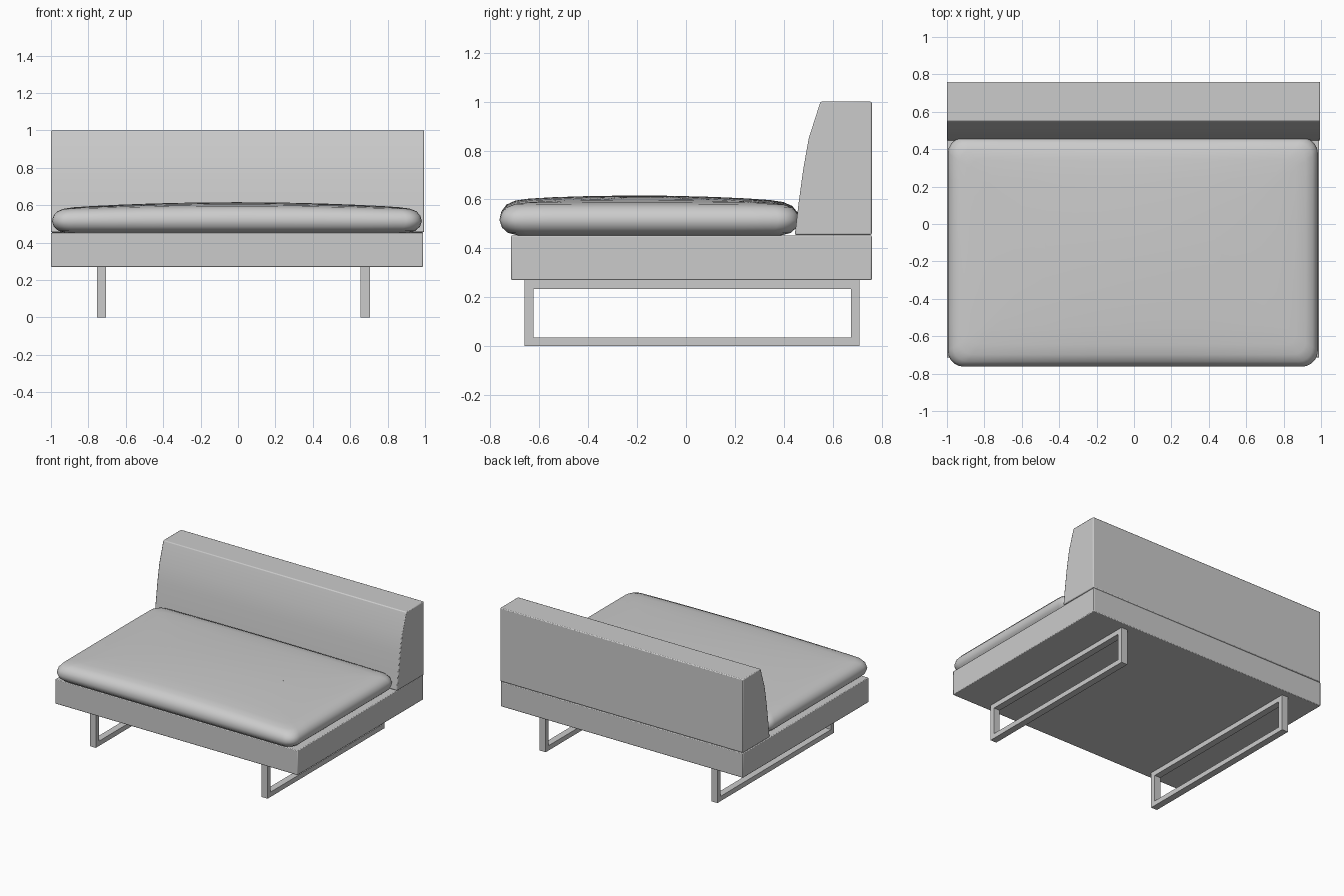
import bpy, bmesh, math

if "Cube" in bpy.data.objects:
    bpy.data.objects.remove(bpy.data.objects["Cube"])


def finish(name, bm, bevel=0.0, angle=30):
    bmesh.ops.recalc_face_normals(bm, faces=bm.faces)
    mesh = bpy.data.meshes.new(name)
    bm.to_mesh(mesh)
    bm.free()
    ob = bpy.data.objects.new(name, mesh)
    bpy.context.collection.objects.link(ob)
    if bevel:
        mod = ob.modifiers.new("soft_edges", 'BEVEL')
        mod.width, mod.segments = bevel, 2
        mod.limit_method, mod.angle_limit = 'ANGLE', math.radians(40)
    bpy.ops.object.select_all(action='DESELECT')
    bpy.context.view_layer.objects.active = ob
    ob.select_set(True)
    bpy.ops.object.shade_smooth_by_angle(angle=math.radians(angle))
    return ob


def bridge(bm, a, b):
    n = len(a)
    for i in range(n):
        j = (i + 1) % n
        bm.faces.new((a[i], a[j], b[j], b[i]))


def prism(name, profile, x0, x1, bevel):
    """Extrude a (y, z) profile along x."""
    bm = bmesh.new()
    a, b = [[bm.verts.new((x, y, z)) for y, z in profile] for x in (x0, x1)]
    bridge(bm, a, b)
    bm.faces.new(a)
    bm.faces.new(b)
    return finish(name, bm, bevel)


def rect(y0, y1, z0, z1):
    return [(y0, z0), (y1, z0), (y1, z1), (y0, z1)]


# Base platform
prism("base", rect(-0.715, 0.76, 0.27, 0.453), -1.0, 0.99, 0.005)

# Backrest with curved leaning front
prism("backrest", [(0.76, 0.455), (0.445, 0.455), (0.46, 0.58), (0.479, 0.72),
                   (0.502, 0.85), (0.55, 1.0), (0.76, 1.0)], -1.0, 0.995, 0.006)

# Sled legs: rectangular loops
for side, x in (("left", -0.755), ("right", 0.655)):
    bm = bmesh.new()
    outer, inner = rect(-0.66, 0.71, 0, 0.272), rect(-0.624, 0.674, 0.036, 0.234)
    oa, ia, ob_, ib = [[bm.verts.new((px, y, z)) for y, z in loop]
                       for px in (x, x + 0.05) for loop in (outer, inner)]
    for p, q in ((oa, ia), (ia, ib), (ib, ob_), (ob_, oa)):
        bridge(bm, p, q)
    finish(side + "_sled_leg", bm)


# Seat cushion: stacked rounded-rectangle rings with a domed top
CX, CY, HX, HY = -0.006, -0.15, 0.989, 0.613


def outline(inset, corner=0.085, seg=5, side=8):
    r = max(corner - 0.3 * inset, 0.03)
    hx, hy = HX - inset, HY - inset
    pts = []
    corners = [(1, 1, 0), (-1, 1, 90), (-1, -1, 180), (1, -1, 270)]
    for k, (sx, sy, a0) in enumerate(corners):
        for i in range(seg + 1):
            a = math.radians(a0 + 90 * i / seg)
            pts.append((sx * (hx - r) + r * math.cos(a), sy * (hy - r) + r * math.sin(a)))
        nx, ny, n0 = corners[(k + 1) % 4]
        a = math.radians(n0)
        end = (nx * (hx - r) + r * math.cos(a), ny * (hy - r) + r * math.sin(a))
        start = pts[-1]
        for i in range(1, side):
            t = i / side
            pts.append((start[0] + (end[0] - start[0]) * t, start[1] + (end[1] - start[1]) * t))
    return pts


def crown(x, y):
    return 0.034 * max(0, 1 - x * x) * max(0, 1 - 0.75 * ((y + 0.2) / 0.66) ** 2)


bm = bmesh.new()
rings = []
for inset, z in [(0.3, 0.452), (0.075, 0.453), (0.035, 0.463), (0.01, 0.485), (0, 0.515),
                 (0.008, 0.543), (0.028, 0.565), (0.065, 0.577), (0.12, 0.581),
                 (0.22, 0.582), (0.36, 0.582), (0.52, 0.582)]:
    lift = max(0, (z - 0.5) / 0.082)
    rings.append([bm.verts.new((CX + x, CY + y, z + lift * crown(x, CY + y)))
                  for x, y in outline(inset)])
for a, b in zip(rings, rings[1:]):
    bridge(bm, a, b)
bm.faces.new(rings[0])
top = rings[-1]
mid = [bm.verts.new((v.co.x, CY, 0.582 + crown(v.co.x, CY))) for v in top]
bridge(bm, top, mid)
bmesh.ops.remove_doubles(bm, verts=bm.verts, dist=0.0005)
finish("seat_cushion", bm, angle=60)
